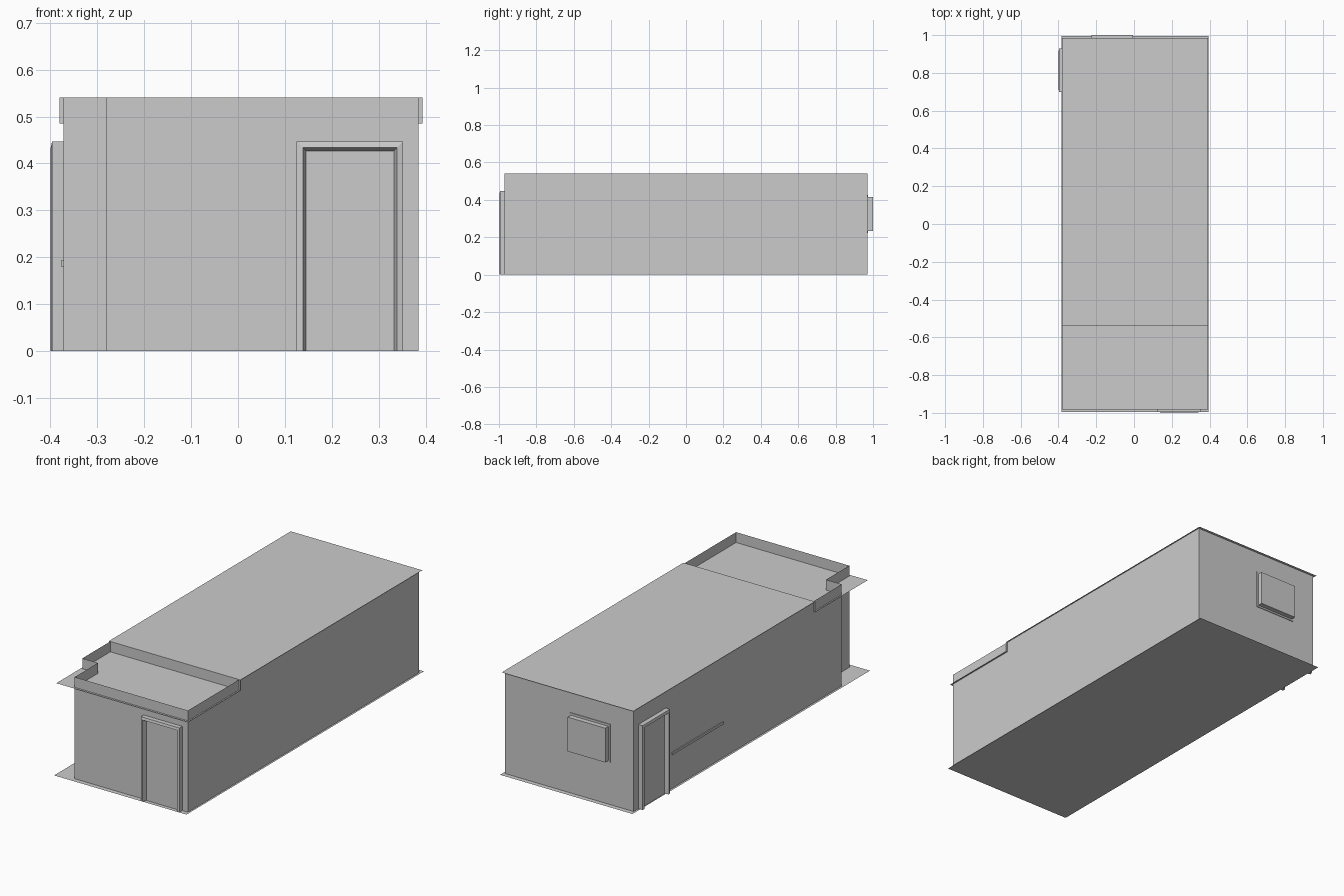
import bpy

if "Cube" in bpy.data.objects:
    bpy.data.objects.remove(bpy.data.objects["Cube"])

H = 0.54        # wall height
LOW = 0.485     # low roof height
XL, XR, YF, YB = -0.372, 0.385, -0.97, 0.97


def make(name, verts, faces):
    me = bpy.data.meshes.new(name)
    me.from_pydata(verts, [], faces)
    me.update()
    ob = bpy.data.objects.new(name, me)
    bpy.context.collection.objects.link(ob)
    return ob


def box(name, x0, x1, y0, y1, z0, z1):
    v = [(x, y, z) for z in (z0, z1) for x, y in ((x0, y0), (x1, y0), (x1, y1), (x0, y1))]
    f = [(3, 2, 1, 0), (4, 5, 6, 7)] + [(i, (i + 1) % 4, (i + 1) % 4 + 4, i + 4) for i in range(4)]
    return make(name, v, f)


def door(name, u0, u1, place):
    """Door casing swept around three sides, with a recessed leaf.
    place(u, depth, z) maps onto the wall; u runs left to right seen from outside."""
    h = 0.447
    profile = [(0, 0), (0, 0.024), (0.0135, 0.027), (0.020, 0.005)]  # inset, depth
    verts, faces = [], []
    for i, d in profile:
        for u, z in ((u0 + i, 0), (u0 + i, h - i), (u1 - i, h - i), (u1 - i, 0)):
            verts.append(place(u, d, z))
    for r in range(len(profile) - 1):
        for k in range(3):
            a = r * 4 + k
            faces.append((a, a + 1, a + 5, a + 4))
    faces += [(0, 4, 8, 12), (15, 11, 7, 3)]        # jamb feet
    make(name + "_frame", verts, faces)
    i, d = profile[-1]
    leaf = [place(u, d, z) for u, z in ((u0 + i, 0), (u1 - i, 0), (u1 - i, h - i), (u0 + i, h - i))]
    make(name + "_leaf", leaf, [(0, 1, 2, 3)])


# Walls, rising as a parapet around the low roof, with a notched front left corner
plan = [(-0.28, YF), (XR, YF), (XR, YB), (XL, YB), (XL, -0.775), (-0.28, -0.775)]
n = len(plan)
make("walls", [(x, y, z) for z in (0, H) for x, y in plan],
     [(i, (i + 1) % n, (i + 1) % n + n, i + n) for i in range(n)])

# Floor slab sheet
make("floor", [(-0.383, -0.996, 0), (-0.383, 0.996, 0), (0.395, 0.996, 0), (0.395, -0.996, 0)],
     [(0, 1, 2, 3)])

# Stepped roof sheet
step = [(-0.982, LOW), (-0.54, LOW), (-0.54, H), (0.985, H)]
make("roof", [(x, y, z) for x in (-0.38, 0.393) for y, z in step],
     [(i, i + 4, i + 5, i + 1) for i in range(3)])

# Doors on the front and left walls
door("front_door", 0.125, 0.352, lambda u, d, z: (u, YF - d, z))
door("side_door", -0.93, -0.70, lambda u, d, z: (XL - d, -u, z))

# Back window with thin surround
box("window_surround", -0.235, 0.003, YB, 0.974, 0.224, 0.427)
box("window", -0.226, -0.005, YB, 1.0, 0.233, 0.415)

# Low rail on the left wall
box("side_rail", XL - 0.005, XL, 0.22, 0.65, 0.18, 0.193)
